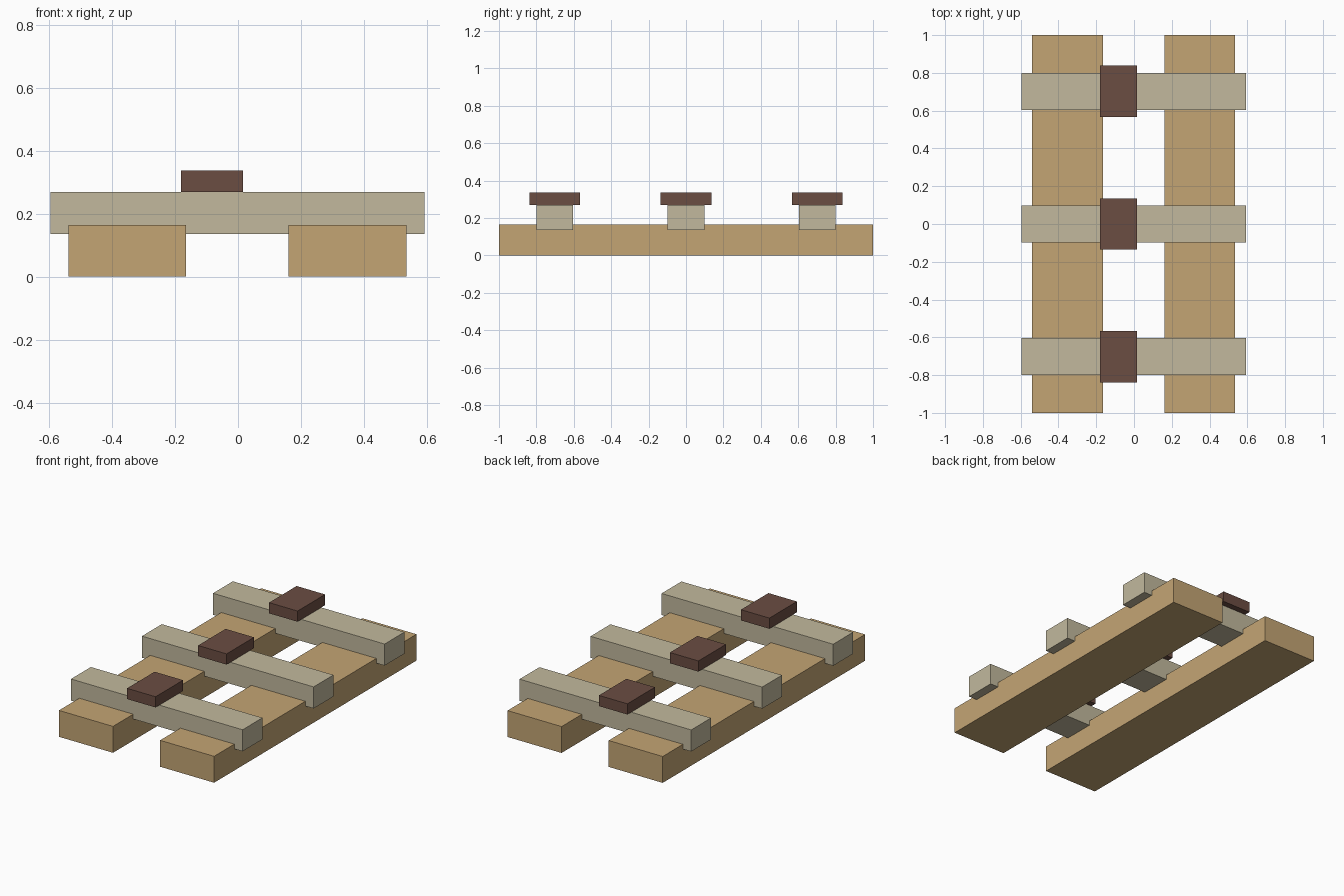
import bpy
import bmesh
from mathutils import Matrix, Vector

default = bpy.data.objects.get("Cube")
if default:
    bpy.data.objects.remove(default, do_unlink=True)


def linear(c):
    c /= 255
    return c / 12.92 if c <= 0.04045 else ((c + 0.055) / 1.055) ** 2.4


def material(name, rgb):
    mat = bpy.data.materials.new(name)
    mat.use_nodes = True
    color = [linear(c) for c in rgb] + [1]
    mat.diffuse_color = color
    mat.node_tree.nodes["Principled BSDF"].inputs["Base Color"].default_value = color
    return mat


def box(name, low, high, mat):
    """Flat-shaded box spanning two opposite corners."""
    low, high = Vector(low), Vector(high)
    mesh = bpy.data.meshes.new(name)
    bm = bmesh.new()
    bmesh.ops.create_cube(bm, size=1, matrix=Matrix.Diagonal((*(high - low), 1)))
    bm.to_mesh(mesh)
    bm.free()
    mesh.materials.append(mat)
    obj = bpy.data.objects.new(name, mesh)
    obj.location = (low + high) / 2
    bpy.context.collection.objects.link(obj)


tan_wood = material("tan wood", (196, 165, 116))
pale_wood = material("pale wood", (194, 185, 157))
dark_brown = material("dark brown", (107, 77, 66))

# Two long planks lying front to back
for side, x in (("right", -0.352), ("left", 0.348)):
    box(f"{side}_plank", (x - 0.187, -1, 0), (x + 0.187, 1, 0.165), tan_wood)

# Cross beams sunk slightly into the planks, each with an off-centre cap block
for place, y in (("front", -0.702), ("middle", 0), ("back", 0.702)):
    box(f"{place}_cross_beam", (-0.596, y - 0.098, 0.135), (0.592, y + 0.098, 0.27), pale_wood)
    box(f"{place}_cap_block", (-0.181, y - 0.136, 0.27), (0.016, y + 0.136, 0.337), dark_brown)
